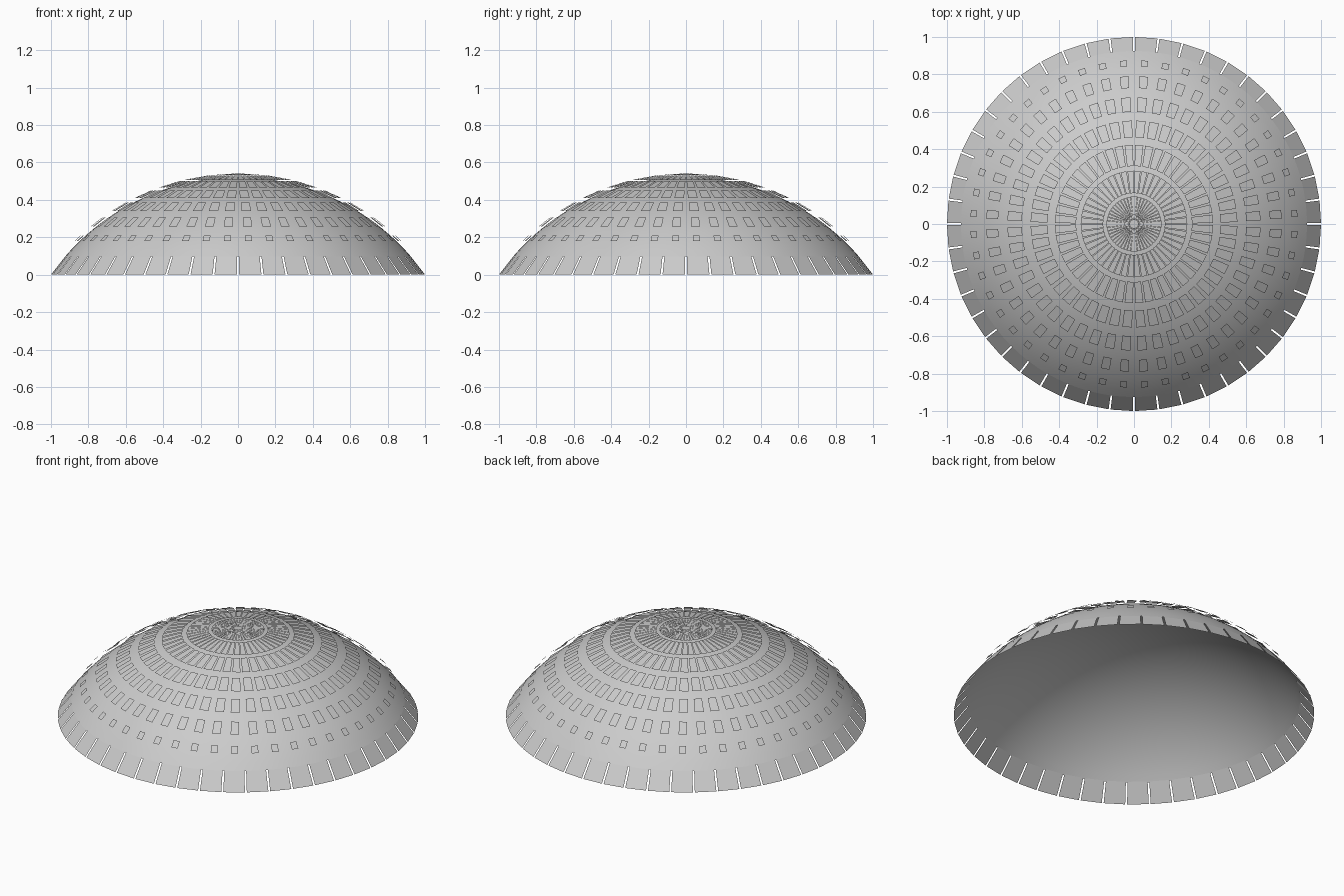
import bpy, bmesh, math

if "Cube" in bpy.data.objects:
    bpy.data.objects.remove(bpy.data.objects["Cube"])

R, CZ = 1.2207, -0.70      # dome sphere radius and centre height
LIFT = 0.02                # gap between dome and floating tiles
N = 48                     # tiles per ring


def height(r, radius):
    return math.sqrt(radius * radius - r * r) + CZ


def make_object(name, bm):
    me = bpy.data.meshes.new(name)
    bm.to_mesh(me)
    bm.free()
    ob = bpy.data.objects.new(name, me)
    bpy.context.collection.objects.link(ob)
    return ob


# smooth dome shell, spun from an arc profile
def dome(r_edge, rings=24, segs=96):
    bm = bmesh.new()
    top = bm.verts.new((0, 0, R + CZ))
    a_max = math.asin(r_edge / R)
    prev = None
    for i in range(1, rings + 1):
        a = a_max * i / rings
        ring = [bm.verts.new((R * math.sin(a) * math.cos(2 * math.pi * k / segs),
                              R * math.sin(a) * math.sin(2 * math.pi * k / segs),
                              R * math.cos(a) + CZ)) for k in range(segs)]
        for k in range(segs):
            j = (k + 1) % segs
            if prev is None:
                bm.faces.new((top, ring[k], ring[j]))
            else:
                bm.faces.new((prev[k], ring[k], ring[j], prev[j]))
        prev = ring
    for f in bm.faces:
        f.smooth = True
    return make_object("dome_shell", bm)


# ring of thin flat tiles following the dome
def tile_ring(name, r_out, r_in, fill, radius):
    bm = bmesh.new()
    half = math.pi / N * fill
    for k in range(N):
        mid = 2 * math.pi * (k + 0.5) / N
        corners = [(r_out, mid - half), (r_out, mid + half),
                   (r_in, mid + half), (r_in, mid - half)]
        bm.faces.new([bm.verts.new((r * math.cos(a), r * math.sin(a), height(r, radius)))
                      for r, a in corners])
    return make_object(name, bm)


dome(0.925)

# rim tiles reaching the ground, flush with the dome
tile_ring("rim_tiles", 0.9999, 0.922, 0.92, R)

# floating rows: outer radius, inner radius, share of the pitch covered
rows = [(0.875, 0.843, 0.33), (0.79, 0.727, 0.46), (0.677, 0.60, 0.58),
        (0.553, 0.463, 0.72), (0.423, 0.31, 0.82), (0.285, 0.165, 0.88),
        (0.147, 0.022, 0.88)]
for i, (ro, ri, fill) in enumerate(rows, 1):
    tile_ring(f"tile_row_{i}", ro, ri, fill, R + LIFT)
